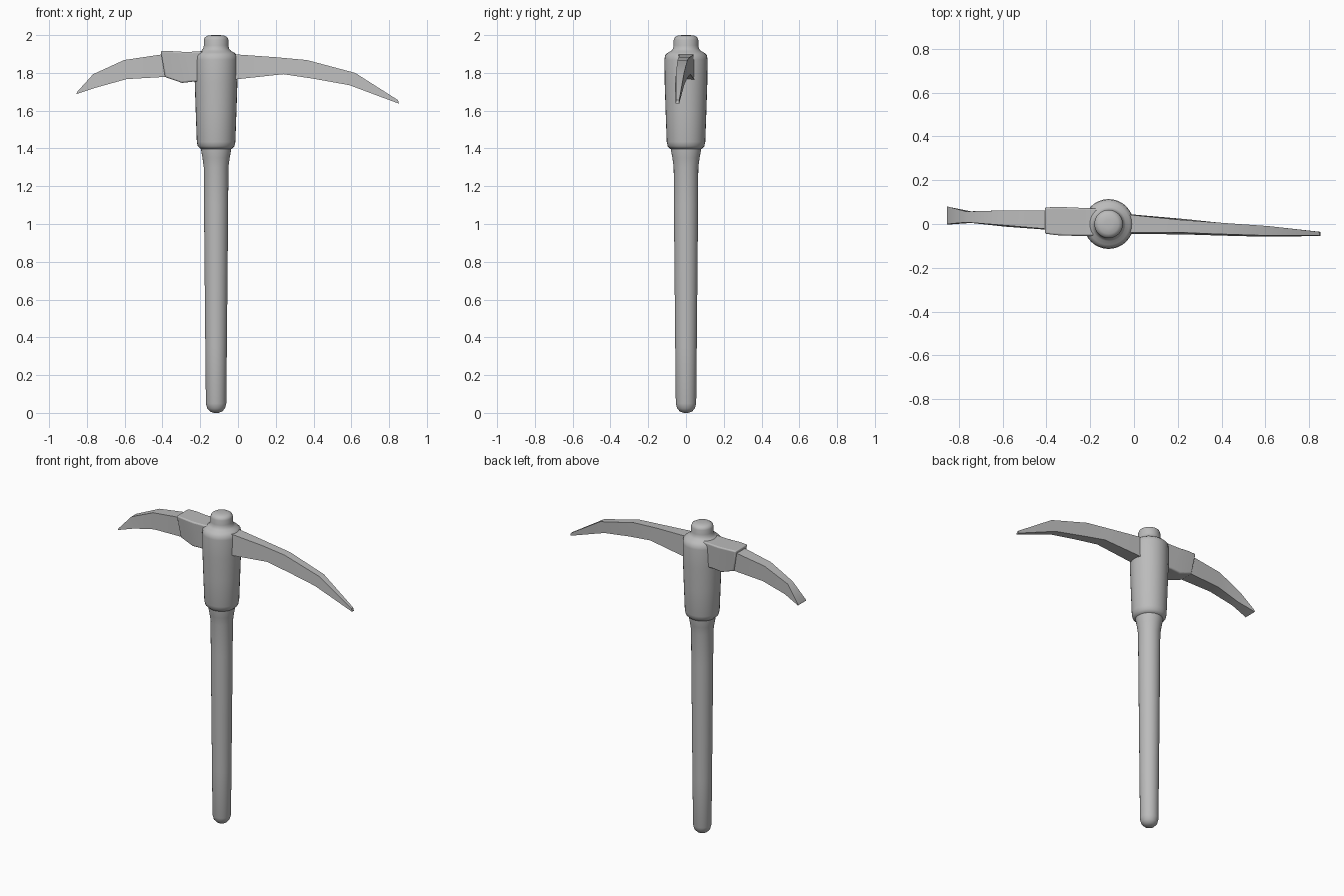
import bpy, bmesh, math

steel = bpy.data.materials.new("plain grey")
steel.diffuse_color = (0.5, 0.5, 0.5, 1)
AXIS_X = -0.116  # centre line of the handle


def finish(name, bm, angle, bevel=0.0):
    bmesh.ops.recalc_face_normals(bm, faces=bm.faces)
    mesh = bpy.data.meshes.new(name)
    bm.to_mesh(mesh)
    bm.free()
    mesh.materials.append(steel)
    ob = bpy.data.objects.new(name, mesh)
    bpy.context.collection.objects.link(ob)
    if bevel:
        mod = ob.modifiers.new("soft edges", 'BEVEL')
        mod.width, mod.segments = bevel, 3
    bpy.ops.object.select_all(action='DESELECT')
    ob.select_set(True)
    bpy.context.view_layer.objects.active = ob
    bpy.ops.object.shade_smooth_by_angle(angle=math.radians(angle))
    return ob


def skin(rings):
    """Join rings of points into a closed, capped surface."""
    bm = bmesh.new()
    loops = [[bm.verts.new(p) for p in ring] for ring in rings]
    n = len(loops[0])
    for a, b in zip(loops, loops[1:]):
        for i in range(n):
            j = (i + 1) % n
            bm.faces.new((a[i], a[j], b[j], b[i]))
    bm.faces.new(loops[0])
    bm.faces.new(loops[-1])
    return bm


def lathe(name, profile, sides=32):
    rings = [[(AXIS_X + r * math.cos(math.tau * i / sides),
               r * math.sin(math.tau * i / sides), z) for i in range(sides)]
             for r, z in profile]
    return finish(name, skin(rings), 50)


def bar(name, sections, angle=30, bevel=0.0):
    """Section: x, z of top; x, z of bottom; front/back y of top; of bottom."""
    rings = [[(xt, ft, zt), (xt, bt, zt), (xb, bb, zb), (xb, fb, zb)]
             for xt, zt, xb, zb, ft, bt, fb, bb in sections]
    return finish(name, skin(rings), angle, bevel)


# wooden shaft with rounded foot and flared neck
lathe("handle", [(0.012, 0), (0.032, 0.007), (0.047, 0.024), (0.054, 0.05),
                 (0.057, 0.35), (0.064, 1.1), (0.065, 1.3), (0.072, 1.35),
                 (0.081, 1.40), (0.08, 1.44)])
# thick socket round the head, with the shaft end on top
lathe("socket", [(0.07, 1.395), (0.083, 1.398), (0.097, 1.412), (0.102, 1.435),
                 (0.108, 1.60), (0.113, 1.75), (0.114, 1.87), (0.111, 1.893),
                 (0.095, 1.908), (0.078, 1.917), (0.069, 1.928), (0.065, 1.945),
                 (0.065, 1.975), (0.06, 1.988), (0.045, 1.997), (0.02, 2.0)])
# long pointed pick on the right
bar("pick_blade", [
    (-0.116, 1.905, -0.116, 1.755, -0.04, 0.045, -0.05, 0.05),
    (0.0, 1.897, 0.0, 1.767, -0.038, 0.04, -0.045, 0.043),
    (0.2, 1.883, 0.24, 1.793, -0.038, 0.02, -0.048, 0.022),
    (0.365, 1.868, 0.40, 1.769, -0.045, 0.008, -0.053, 0.005),
    (0.62, 1.80, 0.59, 1.735, -0.053, -0.01, -0.058, -0.01),
    (0.847, 1.656, 0.852, 1.637, -0.053, -0.036, -0.055, -0.036)])
# chisel blade on the left, splayed at its tip
bar("chisel_blade", [
    (-0.25, 1.90, -0.25, 1.778, -0.035, 0.062, -0.03, 0.06),
    (-0.407, 1.897, -0.40, 1.778, -0.022, 0.062, -0.026, 0.06),
    (-0.603, 1.868, -0.59, 1.767, -0.005, 0.062, -0.012, 0.06),
    (-0.767, 1.793, -0.745, 1.724, 0.008, 0.057, 0.005, 0.058),
    (-0.852, 1.699, -0.855, 1.688, 0.0, 0.08, -0.003, 0.08)])
# clamp block joining the chisel to the socket
bar("clamp_block", [
    (-0.409, 1.916, -0.386, 1.778, -0.045, 0.076, -0.035, 0.066),
    (-0.35, 1.915, -0.296, 1.747, -0.052, 0.079, -0.042, 0.066),
    (-0.285, 1.911, -0.235, 1.754, -0.054, 0.076, -0.05, 0.066),
    (-0.15, 1.914, -0.15, 1.752, -0.055, 0.07, -0.055, 0.066)],
    angle=40, bevel=0.008)
